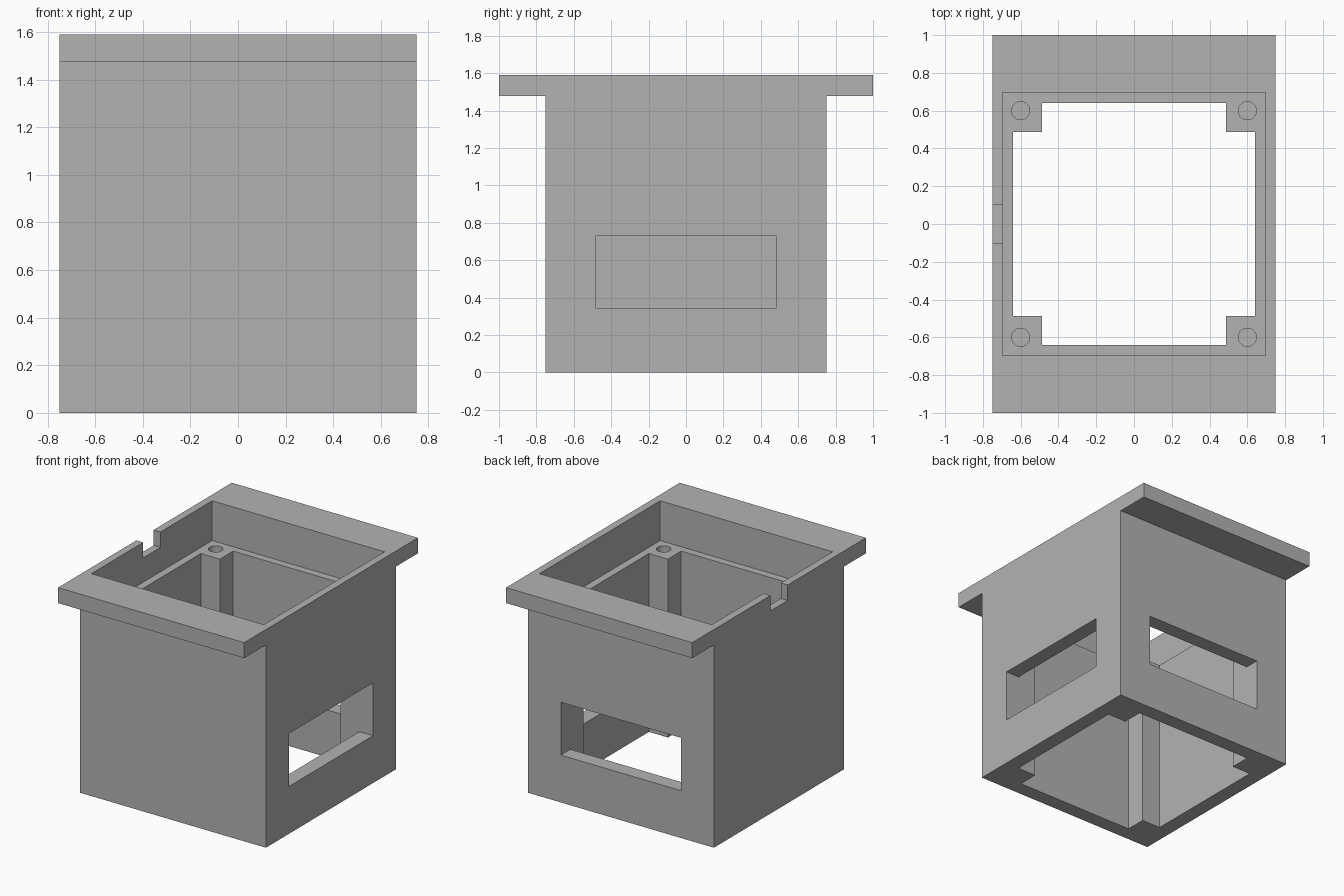
import bpy
import bmesh
from mathutils import Matrix, Vector

cube = bpy.data.objects.get("Cube")
if cube:
    bpy.data.objects.remove(cube, do_unlink=True)

# Main dimensions
HALF = 0.75          # outer half width
TOP = 1.59
FLANGE_Z = 1.477     # underside of the flange, floor of the notch
LEDGE_Z = 1.30       # floor of the lid recess
RECESS = 0.695
INNER = 0.64
POST = 0.487         # inner edge of the corner posts
WINDOW = 0.484       # half width of the windows

grey = bpy.data.materials.new("plain grey")
grey.use_nodes = True
grey.diffuse_color = (0.45, 0.45, 0.45, 1)
grey.node_tree.nodes["Principled BSDF"].inputs["Base Color"].default_value = (0.45, 0.45, 0.45, 1)


def add_object(name, bm):
    bmesh.ops.recalc_face_normals(bm, faces=bm.faces)
    mesh = bpy.data.meshes.new(name)
    bm.to_mesh(mesh)
    bm.free()
    mesh.materials.append(grey)
    obj = bpy.data.objects.new(name, mesh)
    bpy.context.collection.objects.link(obj)
    return obj


def extrude_profile(name, points, offset):
    bm = bmesh.new()
    face = bm.faces.new([bm.verts.new(p) for p in points])
    moved = bmesh.ops.extrude_face_region(bm, geom=[face])["geom"]
    verts = [g for g in moved if isinstance(g, bmesh.types.BMVert)]
    bmesh.ops.translate(bm, verts=verts, vec=offset)
    return add_object(name, bm)


def box(name, low, high):
    low, high = Vector(low), Vector(high)
    bm = bmesh.new()
    bmesh.ops.create_cube(bm, size=1, matrix=Matrix.Translation((low + high) / 2)
                          @ Matrix.Diagonal((*(high - low), 1)))
    return add_object(name, bm)


def cut(target, cutter):
    cutter.hide_render = True
    mod = target.modifiers.new("cut", "BOOLEAN")
    mod.operation = "DIFFERENCE"
    mod.solver = "EXACT"
    mod.object = cutter
    bpy.context.view_layer.objects.active = target
    bpy.ops.object.modifier_apply(modifier=mod.name)
    bpy.data.objects.remove(cutter, do_unlink=True)


# Housing with front and back flanges, from one T-shaped side profile
side = [(HALF, 0), (HALF, FLANGE_Z), (1, FLANGE_Z), (1, TOP)]
side += [(-y, z) for y, z in reversed(side)]
housing = extrude_profile("housing", [(-HALF, y, z) for y, z in side], (2 * HALF, 0, 0))

# Cavity with square corners left standing as posts
corner = [(INNER, POST), (POST, POST), (POST, INNER)]
plan = []
for sx, sy in ((1, 1), (-1, 1), (-1, -1), (1, -1)):
    quarter = [(x * sx, y * sy) for x, y in corner]
    plan += quarter if sx * sy > 0 else quarter[::-1]
cut(housing, extrude_profile("cavity_cutter", [(x, y, -0.1) for x, y in plan], (0, 0, 2)))

# Lid recess and the finger notch in its side wall
cut(housing, box("recess_cutter", (-RECESS, -RECESS, LEDGE_Z), (RECESS, RECESS, 2)))
cut(housing, box("notch_cutter", (-1, -0.1, FLANGE_Z), (-0.6, 0.1, 2)))

# Windows in the side and back walls
cut(housing, box("side_window_cutter", (0.6, -WINDOW, 0.345), (1, WINDOW, 0.73)))
cut(housing, box("back_window_cutter", (-WINDOW, 0.6, 0.345), (WINDOW, 1, 0.73)))

# Blind screw holes in the posts
for x in (-0.6, 0.6):
    for y in (-0.6, 0.6):
        bm = bmesh.new()
        bmesh.ops.create_cone(bm, cap_ends=True, segments=32, radius1=0.048, radius2=0.048,
                              depth=0.6, matrix=Matrix.Translation((x, y, LEDGE_Z)))
        cut(housing, add_object("screw_hole_cutter", bm))

# Smooth hole walls, sharp edges elsewhere
bpy.ops.object.select_all(action="DESELECT")
housing.select_set(True)
bpy.context.view_layer.objects.active = housing
bpy.ops.object.shade_smooth_by_angle()
